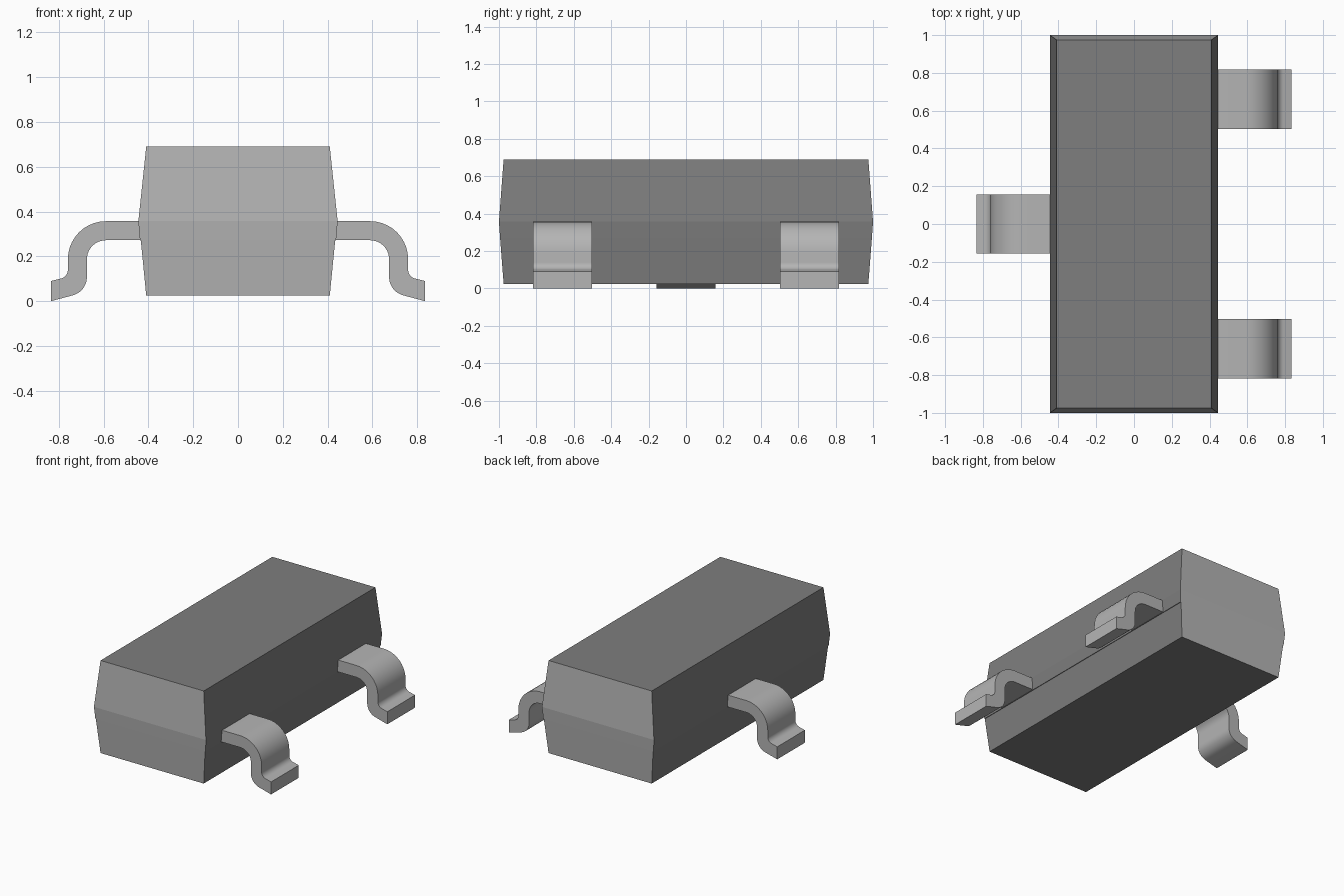
import bpy, bmesh, math

cube = bpy.data.objects.get("Cube")
if cube:
    bpy.data.objects.remove(cube, do_unlink=True)


def material(name, value):
    m = bpy.data.materials.new(name)
    m.use_nodes = True
    color = (value, value, value, 1)
    m.diffuse_color = color
    m.node_tree.nodes["Principled BSDF"].inputs["Base Color"].default_value = color
    return m


DARK = material("dark grey plastic", 0.21)
LIGHT = material("light grey metal", 0.46)


def finish(name, bm, mats):
    bmesh.ops.recalc_face_normals(bm, faces=bm.faces)
    mesh = bpy.data.meshes.new(name)
    bm.to_mesh(mesh)
    bm.free()
    for m in mats:
        mesh.materials.append(m)
    obj = bpy.data.objects.new(name, mesh)
    bpy.context.collection.objects.link(obj)
    return obj


# Body: stacked rectangles (half width, half length, height), tapered both ways,
# with a hairline ledge along the long sides at the seam
sections = [(0.41, 0.975, 0.025), (0.434, 0.994, 0.27), (0.438, 0.994, 0.27),
            (0.445, 1.0, 0.357), (0.41, 0.975, 0.69)]
bm = bmesh.new()
rings = [[bm.verts.new((sx * w, sy * l, z))
          for sx, sy in ((-1, -1), (1, -1), (1, 1), (-1, 1))]
         for w, l, z in sections]
bm.faces.new(rings[0])
bm.faces.new(rings[-1])
for low, high in zip(rings, rings[1:]):
    for i in range(4):
        j = (i + 1) % 4
        bm.faces.new((low[i], low[j], high[j], high[i]))
bm.normal_update()
for f in bm.faces:
    # The two short ends are light, everything else is dark
    f.material_index = int(abs(f.normal.y) > 0.7)
finish("body", bm, [DARK, LIGHT])


def arc(cx, cz, r, start, end, steps=10):
    angles = [math.radians(start + (end - start) * i / steps) for i in range(steps + 1)]
    return [(cx + r * math.cos(a), cz + r * math.sin(a)) for a in angles]


# Gull-wing lead profile in x and z
profile = ([(0.42, 0.357)] + arc(0.59, 0.187, 0.17, 90, 0)
           + arc(0.80, 0.14, 0.04, 180, 256)
           + [(0.835, 0.09), (0.835, 0.0)]
           + arc(0.76, 0.108, 0.085, 256, 180)
           + arc(0.59, 0.187, 0.085, 0, 90) + [(0.42, 0.272)])


def lead(name, side, y, half=0.157):
    bm = bmesh.new()
    near, far = [[bm.verts.new((side * x, y + d, z)) for x, z in profile]
                 for d in (-half, half)]
    bm.faces.new(near)
    bm.faces.new(far)
    for i in range(len(profile)):
        j = (i + 1) % len(profile)
        bm.faces.new((near[i], near[j], far[j], far[i]))
    obj = finish(name, bm, [LIGHT])
    bpy.ops.object.select_all(action="DESELECT")
    obj.select_set(True)
    bpy.context.view_layer.objects.active = obj
    bpy.ops.object.shade_smooth_by_angle(angle=math.radians(30))


lead("left_front_lead", 1, -0.66)
lead("left_back_lead", 1, 0.66)
lead("right_lead", -1, 0)
